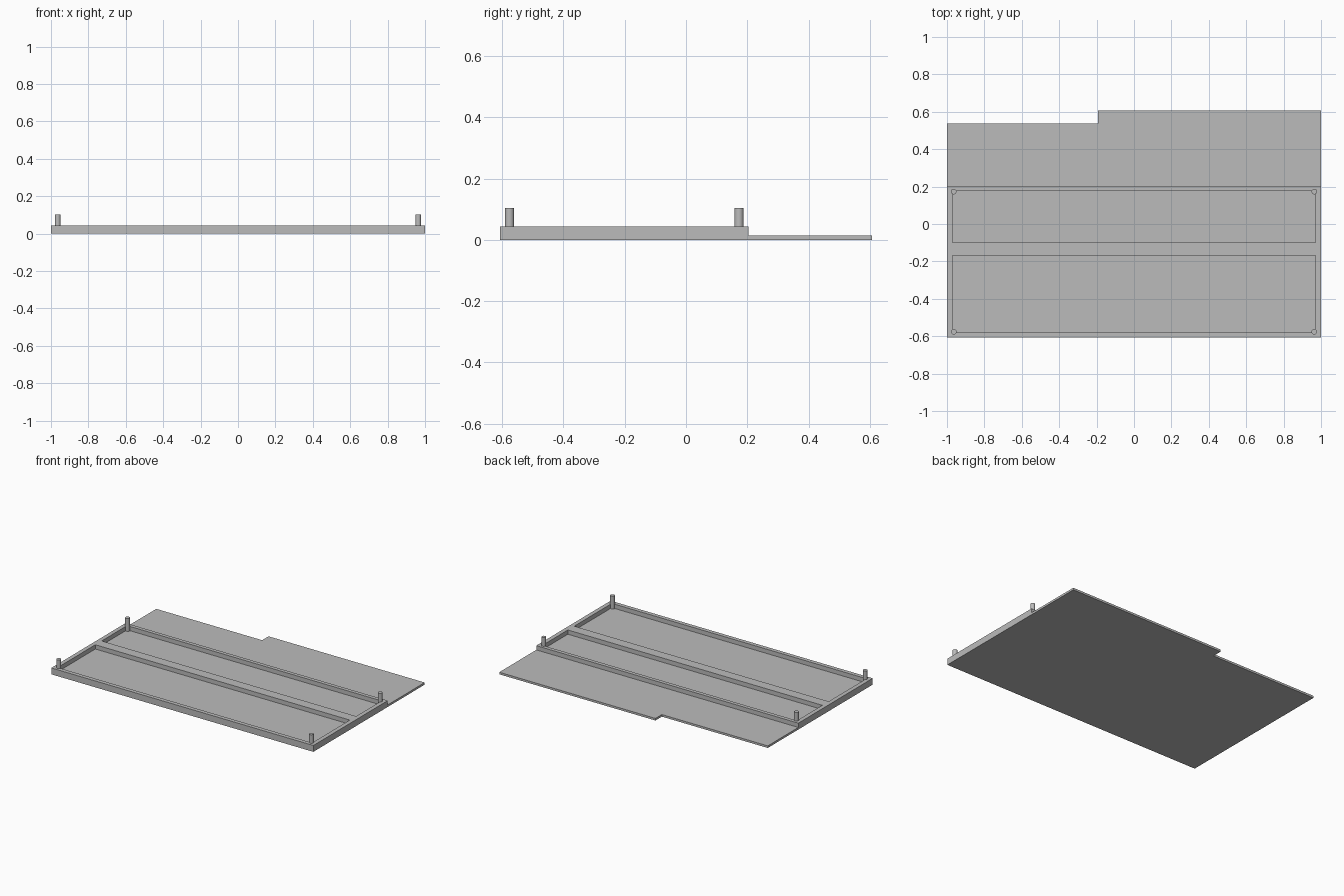
import bpy
import bmesh
import math

cube = bpy.data.objects.get("Cube")
if cube:
    bpy.data.objects.remove(cube, do_unlink=True)

PLATE_TOP, FRAME_TOP, PEG_TOP = 0.0145, 0.044, 0.103
HALF_X, HALF_Y, FRAME_BACK = 1.0, 0.607, 0.204

grey = bpy.data.materials.new("plain grey")
grey.use_nodes = True
colour = (0.5, 0.5, 0.5, 1)
grey.diffuse_color = colour
grey.node_tree.nodes["Principled BSDF"].inputs["Base Color"].default_value = colour


def finish(name, bm):
    """Turn a bmesh into a named grey object."""
    bmesh.ops.recalc_face_normals(bm, faces=bm.faces[:])
    mesh = bpy.data.meshes.new(name)
    bm.to_mesh(mesh)
    bm.free()
    mesh.materials.append(grey)
    obj = bpy.data.objects.new(name, mesh)
    bpy.context.collection.objects.link(obj)
    return obj


def raise_faces(bm, height):
    """Extrude all flat faces upward, keeping the originals as the underside."""
    made = bmesh.ops.extrude_face_region(bm, geom=bm.faces[:], use_keep_orig=True)
    verts = [v for v in made["geom"] if isinstance(v, bmesh.types.BMVert)]
    bmesh.ops.translate(bm, verts=verts, vec=(0, 0, height))


# Base plate with a step in its back edge
bm = bmesh.new()
outline = [(-HALF_X, -HALF_Y), (HALF_X, -HALF_Y), (HALF_X, HALF_Y),
           (-0.192, HALF_Y), (-0.192, 0.537), (-HALF_X, 0.537)]
bm.faces.new([bm.verts.new((x, y, 0)) for x, y in outline])
raise_faces(bm, PLATE_TOP)
finish("base_plate", bm)

# Raised frame around two shallow pockets
xs = [-HALF_X, -0.971, 0.971, HALF_X]
ys = [-HALF_Y, -0.579, -0.168, -0.099, 0.178, FRAME_BACK]
bm = bmesh.new()
grid = [[bm.verts.new((x, y, PLATE_TOP)) for x in xs] for y in ys]
for j in range(len(ys) - 1):
    for i in range(len(xs) - 1):
        is_pocket = i == 1 and j in (1, 3)
        if not is_pocket:
            bm.faces.new((grid[j][i], grid[j][i + 1],
                          grid[j + 1][i + 1], grid[j + 1][i]))
raise_faces(bm, FRAME_TOP - PLATE_TOP)
finish("raised_frame", bm)

# Corner pegs
for side, x in (("left", 0.964), ("right", -0.964)):
    for end, y in (("front", -0.576), ("back", 0.173)):
        bpy.ops.mesh.primitive_cylinder_add(
            vertices=32, radius=0.0148, depth=PEG_TOP - PLATE_TOP,
            location=(x, y, (PEG_TOP + PLATE_TOP) / 2))
        peg = bpy.context.object
        peg.name = f"{end}_{side}_peg"
        peg.data.materials.append(grey)
        bpy.ops.object.shade_smooth_by_angle(angle=math.radians(30))
